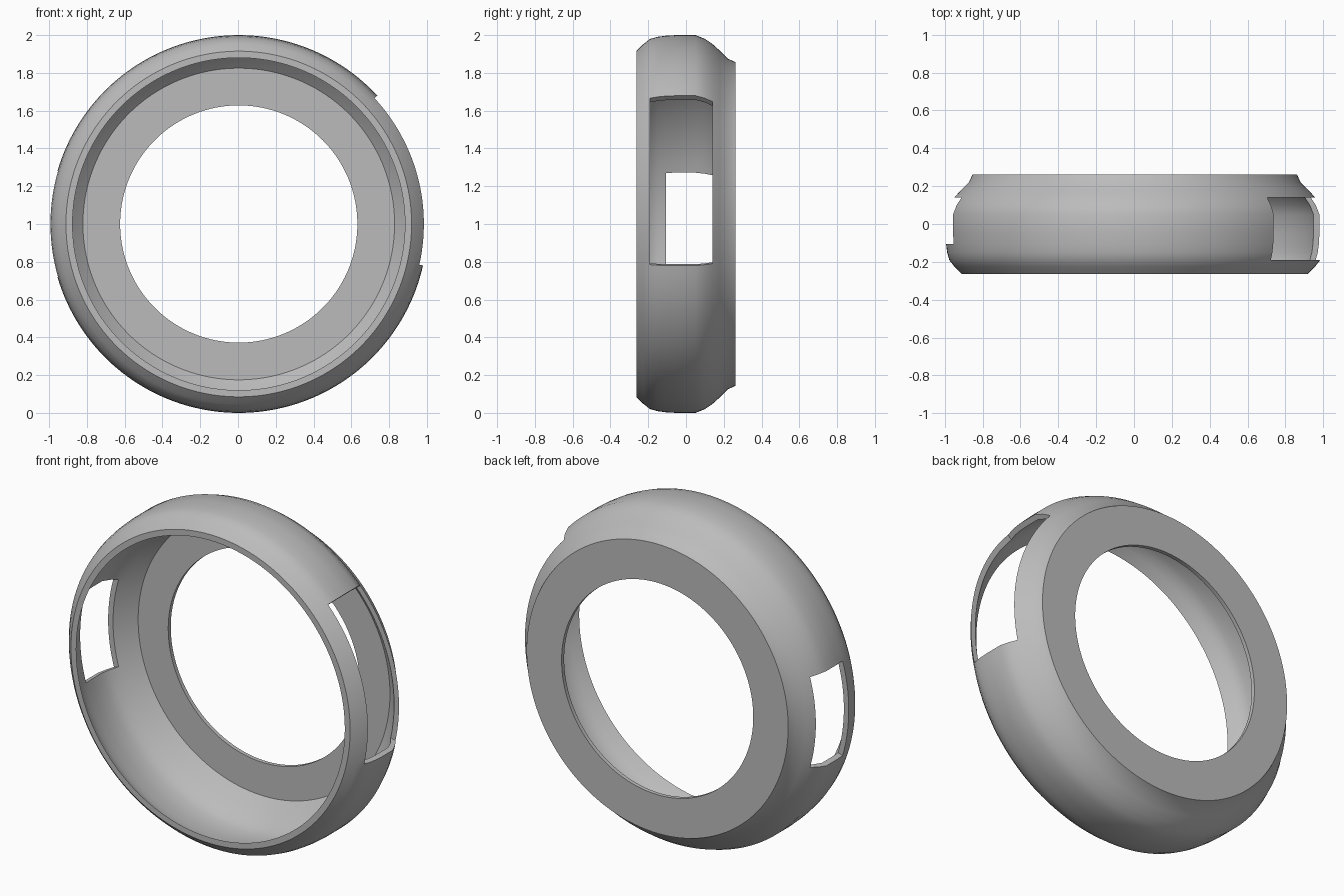
import bpy, bmesh
from math import radians, sin, cos

if "Cube" in bpy.data.objects:
    bpy.data.objects.remove(bpy.data.objects["Cube"])

grey = bpy.data.materials.new("plain grey")
grey.use_nodes = True
colour = (0.5, 0.5, 0.5, 1)
grey.diffuse_color = colour
grey.node_tree.nodes["Principled BSDF"].inputs["Base Color"].default_value = colour

# Wall stations, front to back: (y, radius) outside and inside
outer = [(-.263, .915), (-.225, .953), (-.19, .98), (-.15, .991), (-.105, .997),
         (-.05, 1), (.05, 1), (.10, .98), (.14, .953), (.18, .917), (.22, .876),
         (.262, .857), (.262, .628)]
inner = [(y, r - .032) for y, r in outer]
inner[0] = (-.263, .88)
inner[-2:] = [(.238, .825), (.238, .628)]

# Window openings: start angle, end angle, front y, back y
windows = [(-12.7, 42.8, -.19, .14), (163.7, 196.3, -.105, .14)]

# Ring angles, with a step exactly on every window edge
breaks = [-12.7, 42.8, 90, 163.7, 196.3, 270, 347.3]
angles = []
for a, b in zip(breaks, breaks[1:]):
    n = round((b - a) / 2)
    angles += [a + (b - a) * k / n for k in range(n)]
count, rows = len(angles), len(outer) - 1


def is_solid(i, j):
    """True where the wall cell at station i and angle j is not a window."""
    if not 0 <= i < rows:
        return False
    j %= count
    mid_a = (angles[j] + (angles + [breaks[-1]])[j + 1]) / 2
    mid_y = (outer[i][0] + outer[i + 1][0]) / 2
    return not any(a < mid_a < b and f < mid_y < k for a, b, f, k in windows)


bm = bmesh.new()


def revolve(profile):
    return [[bm.verts.new((.004 + r * cos(radians(a)), y, 1 + r * sin(radians(a))))
             for a in angles] for y, r in profile]


out, inn = revolve(outer), revolve(inner)

# Outer skin, inner skin, and edge walls around rims and windows
for i in range(rows):
    for j in range(count):
        if not is_solid(i, j):
            continue
        k = (j + 1) % count
        corners = [(i, j), (i, k), (i + 1, k), (i + 1, j)]
        bm.faces.new([out[p][q] for p, q in corners])
        bm.faces.new([inn[p][q] for p, q in reversed(corners)])
        neighbours = [(i - 1, j), (i, j + 1), (i + 1, j), (i, j - 1)]
        for s, cell in enumerate(neighbours):
            if not is_solid(*cell):
                (a, b), (c, d) = corners[s], corners[(s + 1) % 4]
                bm.faces.new([out[c][d], out[a][b], inn[a][b], inn[c][d]])

loose = [v for v in bm.verts if not v.link_faces]
bmesh.ops.delete(bm, geom=loose, context="VERTS")
bmesh.ops.recalc_face_normals(bm, faces=bm.faces)

mesh = bpy.data.meshes.new("ring_housing")
bm.to_mesh(mesh)
bm.free()
mesh.materials.append(grey)
ring = bpy.data.objects.new("ring_housing", mesh)
bpy.context.collection.objects.link(ring)
bpy.context.view_layer.objects.active = ring
ring.select_set(True)
bpy.ops.object.shade_smooth_by_angle(angle=radians(30))
